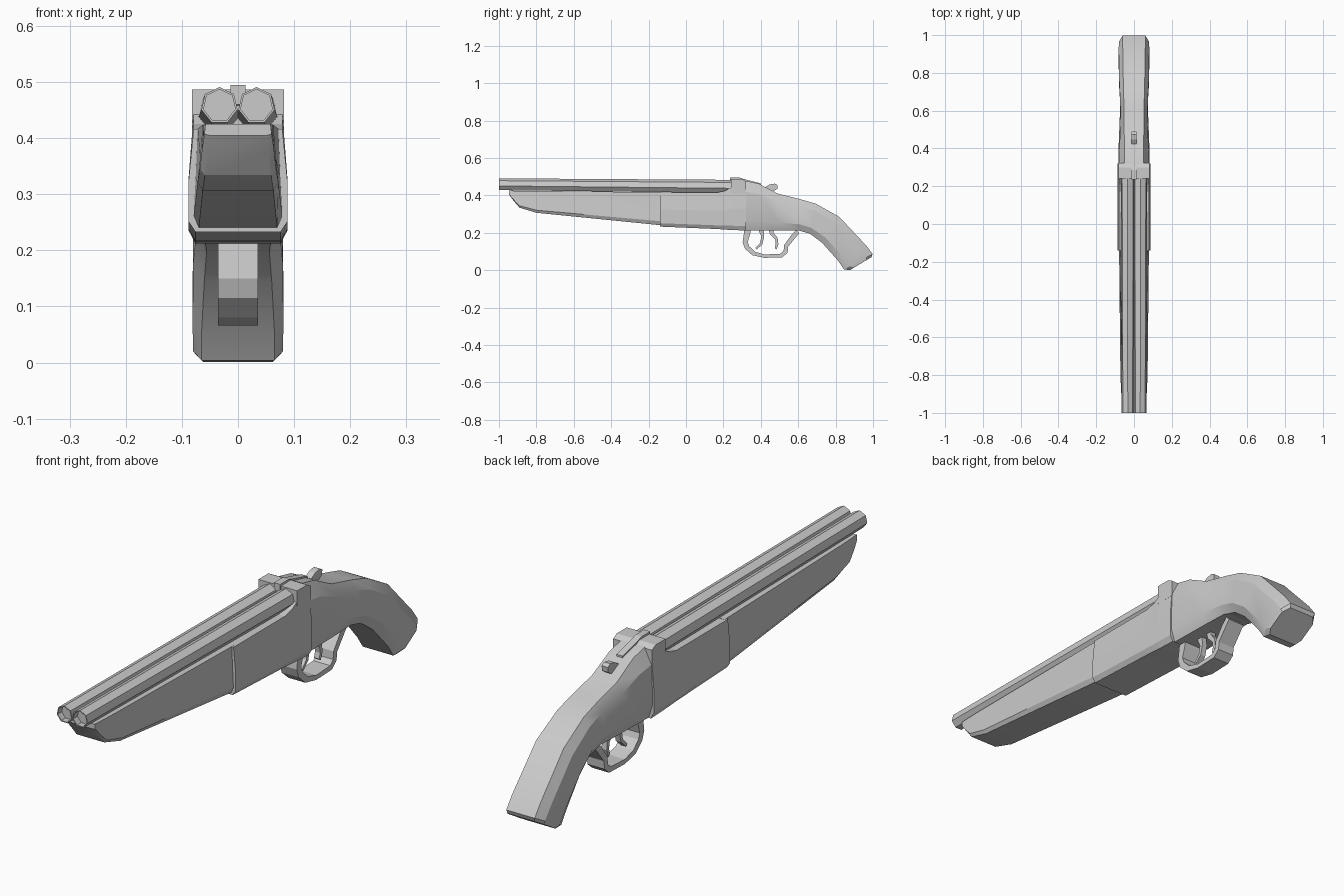
import bpy, bmesh, math


def finish(name, bm, angle=None):
    bmesh.ops.recalc_face_normals(bm, faces=bm.faces)
    me = bpy.data.meshes.new(name)
    bm.to_mesh(me)
    bm.free()
    ob = bpy.data.objects.new(name, me)
    bpy.context.collection.objects.link(ob)
    if angle:
        bpy.ops.object.select_all(action='DESELECT')
        ob.select_set(True)
        bpy.context.view_layer.objects.active = ob
        bpy.ops.object.shade_smooth_by_angle(angle=math.radians(angle))
    return ob


def loft(name, rings, angle=None):
    bm = bmesh.new()
    vs = [[bm.verts.new(p) for p in r] for r in rings]
    n = len(rings[0])
    for a, b in zip(vs, vs[1:]):
        for i in range(n):
            j = (i + 1) % n
            bm.faces.new((a[i], a[j], b[j], b[i]))
    bm.faces.new(vs[0])
    bm.faces.new(vs[-1])
    return finish(name, bm, angle)


def section(top, bottom, widths, a=0.2, b=0.85):
    """Eight-sided symmetric slice running from a top (y, z) to a bottom (y, z)."""
    half = []
    for w, t in zip(widths, (0, a, b, 1)):
        y = top[0] + (bottom[0] - top[0]) * t
        z = top[1] + (bottom[1] - top[1]) * t
        half.append((w, y, z))
    return half + [(-x, y, z) for x, y, z in reversed(half)]


def plate(name, profile, w):
    """Side profile (y, z) given thickness 2w across x."""
    return loft(name, [[(x, y, z) for y, z in profile] for x in (-w, w)])


# Twin seven-sided barrels with hollow muzzles
def barrel_ring(x, y, z, r):
    return [(x + r * math.sin(k * math.tau / 7), y, z + r * math.cos(k * math.tau / 7))
            for k in range(7)]


for side, s in (("left", -1), ("right", 1)):
    loft("barrel_" + side, [barrel_ring(s * .033, -.975, .458, .029),
                            barrel_ring(s * .033, -1, .458, .029),
                            barrel_ring(s * .033, -1, .458, .033),
                            barrel_ring(s * .034, .25, .446, .037)])

# Wooden fore-end under the barrels
fore = [(-.947, .405, .058, .06), (-.925, .375, .059, .064), (-.89, .334, .061, .068),
        (-.80, .307, .063, .072), (-.13, .24, .072, .079)]
loft("fore_end", [section((y, .425 - .01 * (y + .947)), (y, zb),
                          (wt, (wt + wb) / 2, wb, wb - .009), .5, .88)
                  for y, zb, wt, wb in fore], 25)

# Receiver, rising beside the barrels towards the breech
recv = [(-.14, .416, .233), (.17, .416, .22), (.21, .425, .217), (.245, .445, .215), (.32, .445, .212)]
loft("receiver", [section((y, zt), (y, zb), (.079, .088, .088, .076), .5, .9)
                  for y, zt, zb in recv])

# Breech block with central rib
plate("breech_block", [(.24, .41), (.24, .487), (.30, .487), (.322, .475), (.322, .41)], .082)
plate("top_rib", [(.235, .46), (.235, .495), (.285, .495), (.315, .486), (.40, .464), (.40, .44), (.3, .44)], .013)

# Curved stock and pistol grip
stock = [((.318, .478), (.318, .213), (.050, .080, .083, .066)),
         ((.39, .462), (.40, .213), (.050, .078, .082, .064)),
         ((.49, .410), (.50, .213), (.052, .073, .078, .062)),
         ((.61, .380), (.60, .213), (.053, .072, .074, .058)),
         ((.695, .355), (.663, .195), (.055, .075, .075, .056)),
         ((.82, .285), (.727, .147), (.058, .080, .080, .060)),
         ((.965, .130), (.812, .052), (.060, .081, .081, .065)),
         ((.998, .086), (.845, .004), (.060, .080, .080, .065)),
         ((.992, .070), (.877, .001), (.056, .076, .076, .062))]
loft("stock", [section(t, b, w, .22, .8) for t, b, w in stock], 25)

# Opening lever
plate("top_lever", [(.40, .43), (.425, .445), (.447, .458), (.475, .463), (.49, .455), (.488, .435),
                    (.465, .42), (.46, .40), (.41, .40)], .013)

# Trigger guard loop
outer = [(.312, .215), (.303, .15), (.315, .115), (.355, .08), (.42, .066), (.515, .069),
         (.543, .093), (.546, .125), (.605, .198), (.59, .215)]
inner = [(.565, .19), (.525, .135), (.522, .105), (.505, .088), (.42, .084), (.37, .098),
         (.338, .128), (.330, .15), (.345, .20), (.345, .215)]
plate("trigger_guard", outer + inner, .036)

# Two triggers
plate("front_trigger", [(.385, .22), (.403, .18), (.396, .145), (.370, .118), (.378, .110),
                        (.408, .138), (.418, .18), (.415, .22)], .011)
plate("rear_trigger", [(.44, .22), (.45, .19), (.476, .165), (.480, .14), (.474, .118), (.484, .110),
                       (.494, .14), (.490, .172), (.468, .2), (.468, .22)], .011)
